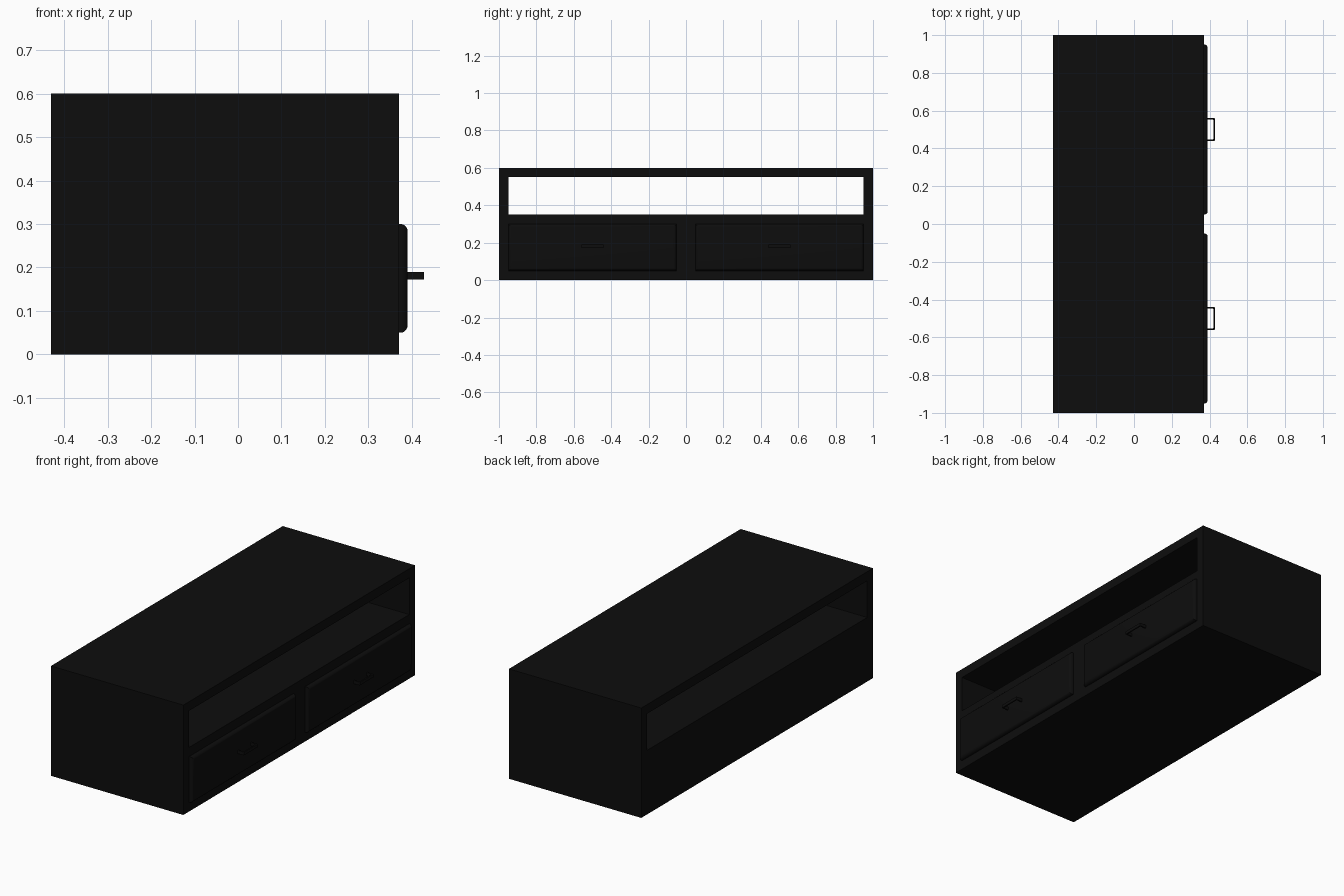
import bpy, bmesh
from mathutils import Vector

cube = bpy.data.objects.get("Cube")
if cube:
    bpy.data.objects.remove(cube, do_unlink=True)

BACK, FRONT = -0.43, 0.37

# Single near-black finish
black = bpy.data.materials.new("black_finish")
black.use_nodes = True
colour = (0.004, 0.004, 0.004, 1)
black.diffuse_color = colour
black.node_tree.nodes["Principled BSDF"].inputs["Base Color"].default_value = colour


def finish(bm, name):
    bmesh.ops.recalc_face_normals(bm, faces=bm.faces)
    mesh = bpy.data.meshes.new(name)
    bm.to_mesh(mesh)
    bm.free()
    obj = bpy.data.objects.new(name, mesh)
    mesh.materials.append(black)
    bpy.context.collection.objects.link(obj)
    return obj


def extrude_faces(bm, offset):
    moved = bmesh.ops.extrude_face_region(bm, geom=bm.faces[:])["geom"]
    bmesh.ops.translate(bm, vec=Vector(offset),
                        verts=[v for v in moved if isinstance(v, bmesh.types.BMVert)])


def rectangle(bm, y, z0, z1):
    return [bm.verts.new((BACK, a, b)) for a, b in ((-y, z0), (y, z0), (y, z1), (-y, z1))]


# Cabinet body: rectangular frame with an open shelf running right through
bm = bmesh.new()
outer = rectangle(bm, 1.0, 0.0, 0.6)
inner = rectangle(bm, 0.95, 0.35, 0.55)
for i in range(4):
    j = (i + 1) % 4
    bm.faces.new((outer[i], outer[j], inner[j], inner[i]))
extrude_faces(bm, (FRONT - BACK, 0, 0))
finish(bm, "cabinet_body")


# Drawer front with rounded outer edges, set into the cabinet
def drawer(name, y):
    bm = bmesh.new()
    bmesh.ops.create_cube(bm, size=1)
    bmesh.ops.scale(bm, vec=(0.04, 0.9, 0.25), verts=bm.verts)
    bmesh.ops.translate(bm, vec=(0.37, y, 0.175), verts=bm.verts)
    edges = [e for e in bm.edges if all(v.co.x > FRONT for v in e.verts)]
    bmesh.ops.bevel(bm, geom=edges, offset=0.017, segments=5, profile=0.5, affect='EDGES')
    obj = finish(bm, name)
    bpy.ops.object.select_all(action='DESELECT')
    obj.select_set(True)
    bpy.context.view_layer.objects.active = obj
    bpy.ops.object.shade_smooth_by_angle(angle=0.6)


# U-shaped pull handle
def handle(name, y):
    bm = bmesh.new()
    outline = ((0.385, 0.06), (0.428, 0.06), (0.428, -0.06), (0.385, -0.06),
               (0.385, -0.052), (0.42, -0.052), (0.42, 0.052), (0.385, 0.052))
    bm.faces.new([bm.verts.new((px, y + py, 0.172)) for px, py in outline])
    extrude_faces(bm, (0, 0, 0.018))
    obj = finish(bm, name)
    bevel = obj.modifiers.new("soft_edges", 'BEVEL')
    bevel.width = 0.002
    bevel.segments = 2


for side, y in (("left", 0.5), ("right", -0.5)):
    drawer(side + "_drawer", y)
    handle(side + "_handle", y)
